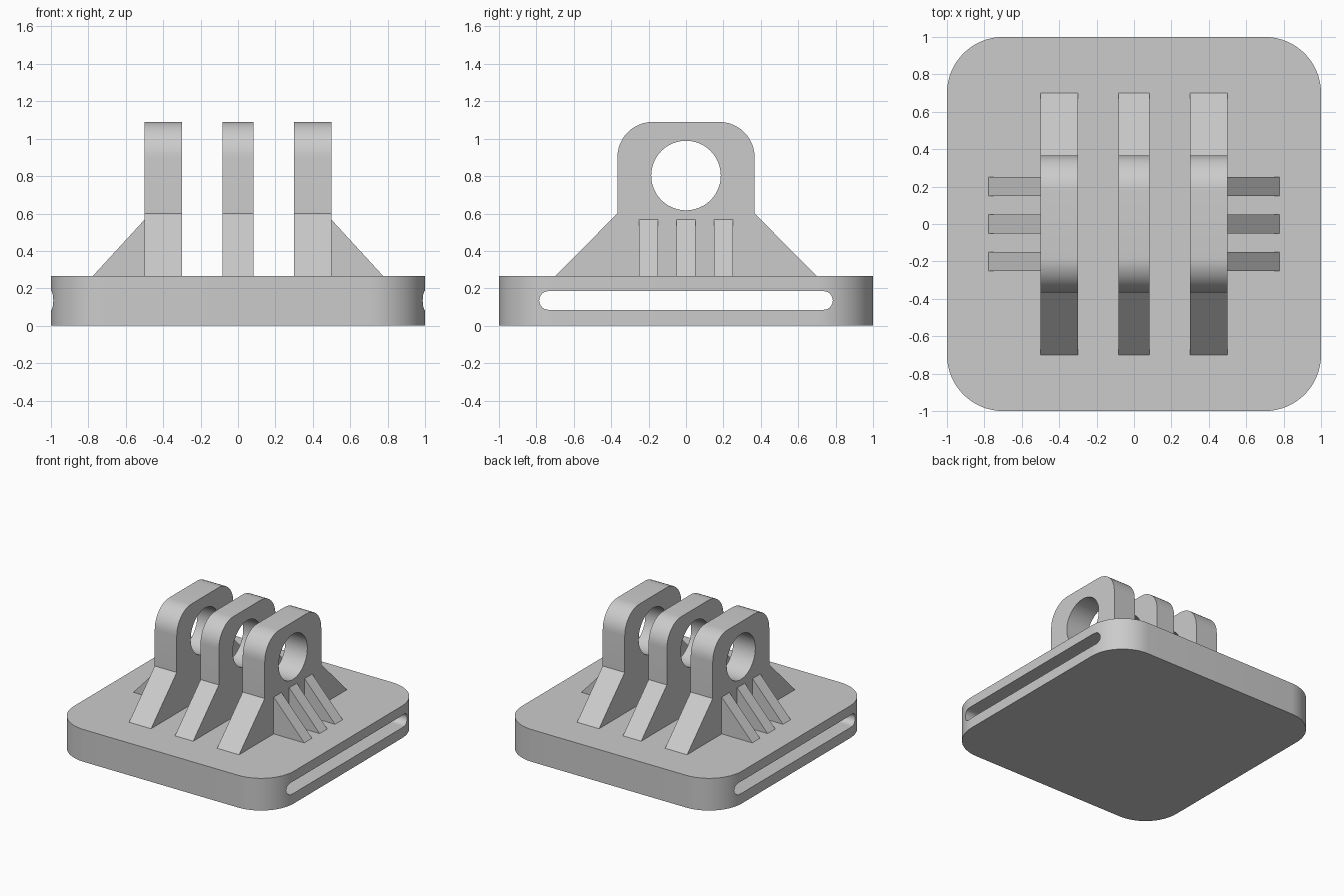
import bpy
import bmesh
from math import radians, pi, cos, sin
from mathutils import Vector

cube = bpy.data.objects.get("Cube")
if cube:
    bpy.data.objects.remove(cube, do_unlink=True)

grey = bpy.data.materials.new("plain grey")
grey.use_nodes = True
colour = (0.6, 0.6, 0.6, 1)
grey.diffuse_color = colour
grey.node_tree.nodes["Principled BSDF"].inputs["Base Color"].default_value = colour


def arc(cx, cy, r, start, end, steps):
    """Points along a circular arc, angles in degrees."""
    angles = [radians(start + (end - start) * i / steps) for i in range(steps + 1)]
    return [(cx + r * cos(a), cy + r * sin(a)) for a in angles]


def prism(name, outline, low, high, axis):
    """Extrude a 2D outline along x, y or z; outline holds the other two axes."""
    def place(p, d):
        return {"x": (d, *p), "y": (p[0], d, p[1]), "z": (*p, d)}[axis]
    bm = bmesh.new()
    face = bm.faces.new([bm.verts.new(place(p, low)) for p in outline])
    new = bmesh.ops.extrude_face_region(bm, geom=[face])["geom"]
    verts = [v for v in new if isinstance(v, bmesh.types.BMVert)]
    bmesh.ops.translate(bm, verts=verts, vec=Vector(place((0, 0), high - low)))
    bmesh.ops.recalc_face_normals(bm, faces=bm.faces)
    mesh = bpy.data.meshes.new(name)
    bm.to_mesh(mesh)
    bm.free()
    mesh.materials.append(grey)
    obj = bpy.data.objects.new(name, mesh)
    bpy.context.collection.objects.link(obj)
    return obj


def activate(obj):
    bpy.ops.object.select_all(action="DESELECT")
    obj.select_set(True)
    bpy.context.view_layer.objects.active = obj


def cut(obj, cutter):
    """Cut a hole and discard the cutter."""
    activate(obj)
    mod = obj.modifiers.new("hole", "BOOLEAN")
    mod.operation = "DIFFERENCE"
    mod.solver = "EXACT"
    mod.object = cutter
    bpy.ops.object.modifier_apply(modifier=mod.name)
    bpy.data.objects.remove(cutter, do_unlink=True)


def smooth(obj):
    activate(obj)
    bpy.ops.object.shade_smooth_by_angle(angle=radians(30))


BASE_TOP = 0.265

# Rounded base plate with a strap slot running through from side to side
R = 0.3
C = 1 - R
plate = (arc(C, C, R, 0, 90, 16) + arc(-C, C, R, 90, 180, 16)
         + arc(-C, -C, R, 180, 270, 16) + arc(C, -C, R, 270, 360, 16))
base = prism("base_plate", plate, 0, BASE_TOP, "z")
slot = arc(0.735, 0.135, 0.05, -90, 90, 12) + arc(-0.735, 0.135, 0.05, 90, 270, 12)
cut(base, prism("slot_cutter", slot, -1.2, 1.2, "x"))
smooth(base)

# Three upright lugs with flared feet, rounded tops and a pin hole
W, TOP, r = 0.367, 1.09, 0.19
lug = ([(-0.7, BASE_TOP), (0.7, BASE_TOP), (W, 0.6)]
       + arc(W - r, TOP - r, r, 0, 90, 12)
       + arc(r - W, TOP - r, r, 90, 180, 12) + [(-W, 0.6)])
hole = arc(0, 0.803, 0.186, 0, 360, 48)[:-1]
for name, low, high in (("right_lug", -0.5, -0.3),
                        ("middle_lug", -0.083, 0.083),
                        ("left_lug", 0.3, 0.5)):
    obj = prism(name, lug, low, high, "x")
    cut(obj, prism("hole_cutter", hole, low - 0.1, high + 0.1, "x"))
    smooth(obj)

# Triangular gusset ribs bracing the outer lugs
for side, s in (("right", -1), ("left", 1)):
    rib = [(s * 0.5, BASE_TOP), (s * 0.777, BASE_TOP), (s * 0.5, 0.567)]
    for place, y in (("front", -0.2), ("middle", 0), ("back", 0.2)):
        prism(f"{side}_{place}_rib", rib, y - 0.05, y + 0.05, "y")
